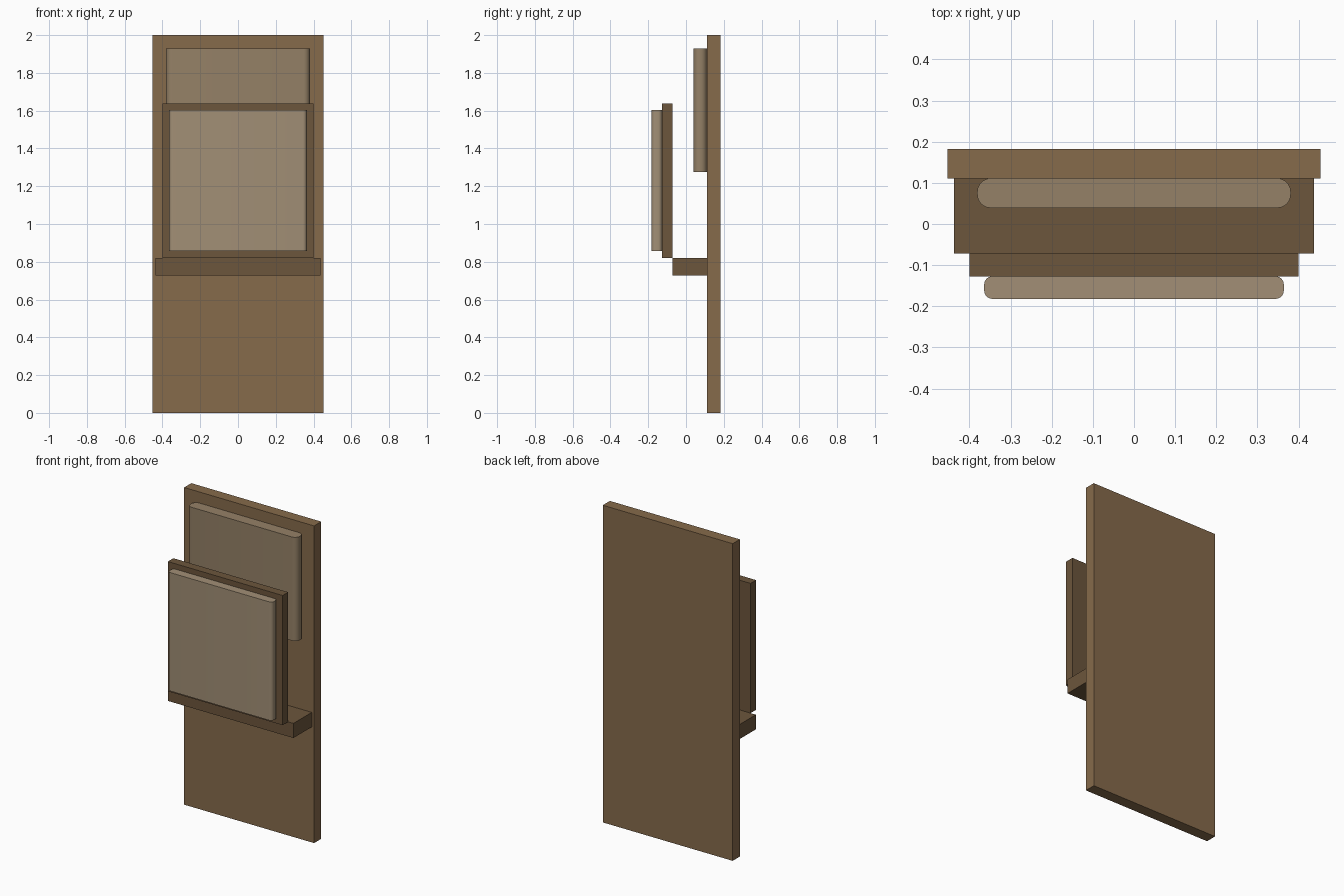
import bpy, bmesh

if "Cube" in bpy.data.objects:
    bpy.data.objects.remove(bpy.data.objects["Cube"])


def material(name, rgb):
    mat = bpy.data.materials.new(name)
    mat.diffuse_color = (*rgb, 1)
    mat.use_nodes = True
    mat.node_tree.nodes["Principled BSDF"].inputs["Base Color"].default_value = mat.diffuse_color
    return mat


def block(name, half_x, y, z, mat, radius=0):
    """Box symmetric in x; radius rounds its four upright edges."""
    bm = bmesh.new()
    bmesh.ops.create_cube(bm, size=1)
    for v in bm.verts:
        v.co.x *= 2 * half_x
        v.co.y = y[0] if v.co.y < 0 else y[1]
        v.co.z = z[0] if v.co.z < 0 else z[1]
    if radius:
        upright = [e for e in bm.edges
                   if abs(e.verts[0].co.z - e.verts[1].co.z) > 0.01]
        bmesh.ops.bevel(bm, geom=upright, offset=radius, offset_type='OFFSET',
                        segments=6, profile=0.5, affect='EDGES')
    mesh = bpy.data.meshes.new(name)
    bm.to_mesh(mesh)
    bm.free()
    mesh.materials.append(mat)
    obj = bpy.data.objects.new(name, mesh)
    bpy.context.collection.objects.link(obj)
    if radius:
        bpy.ops.object.select_all(action='DESELECT')
        obj.select_set(True)
        bpy.context.view_layer.objects.active = obj
        bpy.ops.object.shade_smooth_by_angle()
    return obj


wood = material("wood", (0.24, 0.145, 0.07))
dark_wood = material("dark_wood", (0.15, 0.092, 0.045))
back_fabric = material("back_fabric", (0.30, 0.22, 0.135))
seat_fabric = material("seat_fabric", (0.36, 0.275, 0.18))

# Upright wall panel with its backrest pad
block("back_panel", 0.453, (0.111, 0.182), (0, 2), wood)
block("backrest_pad", 0.381, (0.039, 0.111), (1.276, 1.93), back_fabric, 0.033)

# Ledge that carries the folded-up seat
block("ledge", 0.437, (-0.072, 0.111), (0.728, 0.82), dark_wood)

# Folded seat board and its cushion
block("seat_board", 0.40, (-0.127, -0.072), (0.82, 1.638), dark_wood)
block("seat_cushion", 0.364, (-0.182, -0.127), (0.857, 1.604), seat_fabric, 0.02)
